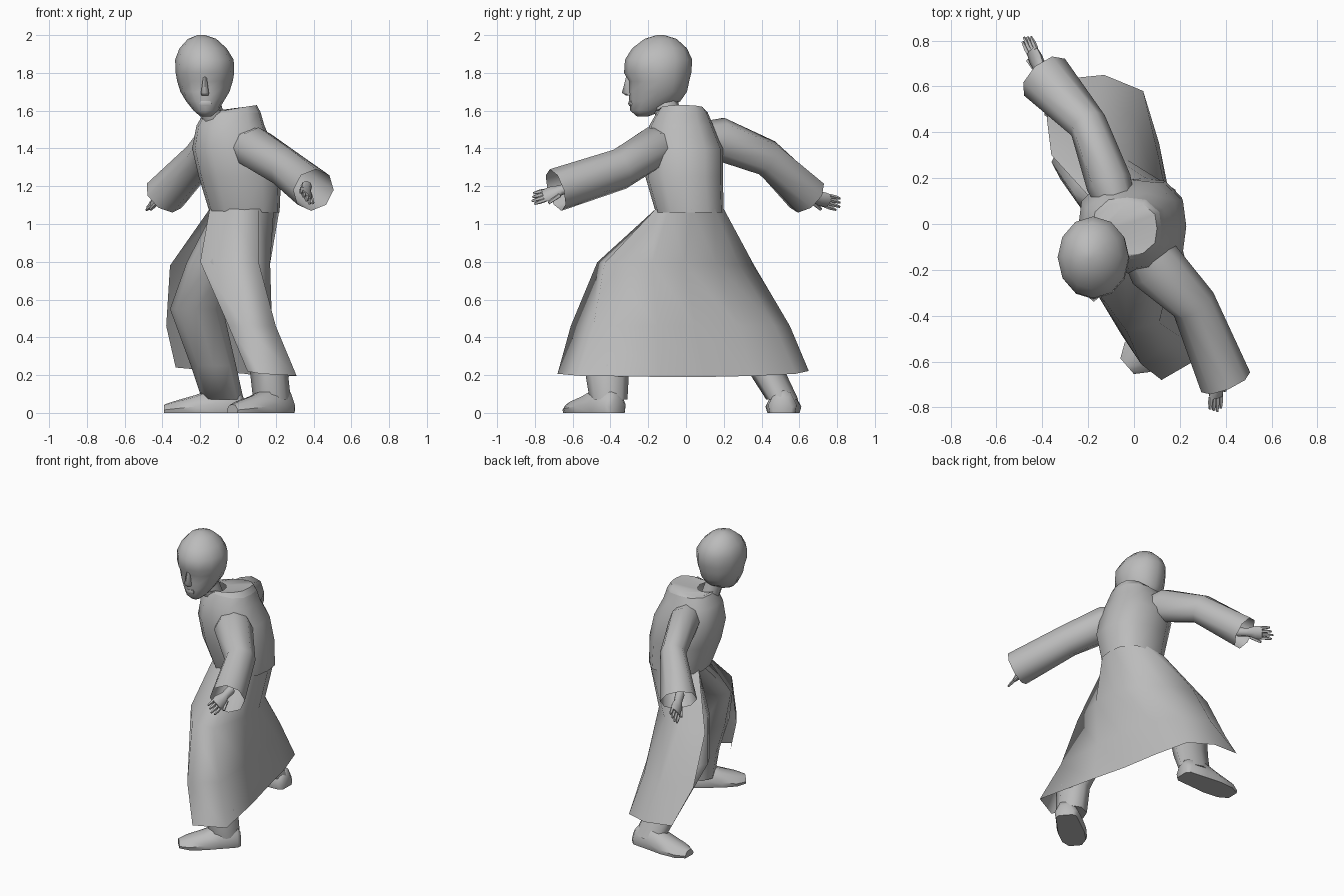
import bpy, bmesh
from math import sin, cos, pi, tau, radians
from mathutils import Vector

cube = bpy.data.objects.get("Cube")
if cube:
    bpy.data.objects.remove(cube)

clay = bpy.data.materials.new("plain_grey")
clay.use_nodes = True
grey = (0.5, 0.5, 0.5, 1)
clay.diffuse_color = grey
clay.node_tree.nodes["Principled BSDF"].inputs["Base Color"].default_value = grey
UP = Vector((0, 0, 1))


def loft(name, rings, closed=True, cap_start=True, cap_end=True, angle=60):
    """Skin a list of point rings into one smooth shaded object."""
    bm = bmesh.new()
    rows = [[bm.verts.new(p) for p in ring] for ring in rings]
    count = len(rows[0])
    for low, high in zip(rows, rows[1:]):
        for i in range(count if closed else count - 1):
            j = (i + 1) % count
            bm.faces.new((low[i], low[j], high[j], high[i]))
    if closed and cap_start:
        bm.faces.new(rows[0][::-1])
    if closed and cap_end:
        bm.faces.new(rows[-1])
    if closed:
        bmesh.ops.recalc_face_normals(bm, faces=bm.faces)
    mesh = bpy.data.meshes.new(name)
    bm.to_mesh(mesh)
    bm.free()
    mesh.materials.append(clay)
    obj = bpy.data.objects.new(name, mesh)
    bpy.context.collection.objects.link(obj)
    bpy.ops.object.select_all(action="DESELECT")
    obj.select_set(True)
    bpy.context.view_layer.objects.active = obj
    bpy.ops.object.shade_smooth_by_angle(angle=radians(angle))
    return obj


def oval(center, u, v, sides, box=0):
    """Ring of points; box pushes the diagonals out towards a rectangle."""
    ring = []
    for i in range(sides):
        a = tau * i / sides
        ring.append(Vector(center) + (u * cos(a) + v * sin(a)) * (1 + box * abs(sin(2 * a))))
    return ring


def level_oval(z, x, y, width, depth, sides=12, box=0):
    return oval((x, y, z), Vector((0, -depth, 0)), Vector((width, 0, 0)), sides, box)


def stack(name, levels, sides=12, box=0, **options):
    """Loft level ovals given as z, x, y, half width, half depth."""
    loft(name, [level_oval(*level, sides, box) for level in levels], **options)


def tube(name, path, sides=8, **options):
    """Loft ovals square to a path of point, half width, half height."""
    points = [Vector(p) for p, width, height in path]
    rings = []
    for i, (p, width, height) in enumerate(path):
        along = points[min(i + 1, len(points) - 1)] - points[max(i - 1, 0)]
        side = along.cross(UP).normalized()
        rise = side.cross(along).normalized()
        rings.append(oval(p, side * width, rise * height, sides))
    loft(name, rings, **options)


# Head, face and neck
stack("head", [
    (1.57, -.17, -.23, .03, .03), (1.6, -.17, -.205, .065, .09),
    (1.65, -.175, -.165, .1, .135), (1.7, -.175, -.15, .13, .155),
    (1.755, -.175, -.143, .147, .16), (1.8, -.175, -.15, .155, .178),
    (1.87, -.178, -.145, .155, .178), (1.93, -.185, -.14, .125, .145),
    (1.98, -.19, -.135, .075, .085), (2, -.195, -.135, .02, .02)])
stack("nose", [(1.68, -.175, -.295, .022, .022), (1.695, -.175, -.305, .024, .034),
               (1.78, -.175, -.305, .01, .012)], sides=6)
stack("lips", [(1.625, -.172, -.285, .03, .016), (1.638, -.172, -.285, .036, .022),
               (1.65, -.172, -.285, .03, .018)], sides=6)
stack("neck", [(1.5, -.12, -.07, .06, .07), (1.6, -.14, -.1, .06, .07),
               (1.68, -.16, -.12, .06, .07)], sides=8, cap_start=False, cap_end=False)

# Robe body, rising to a hood that lies behind the neck
stack("robe_body", [
    (1.06, .035, .02, .185, .18), (1.25, .01, -.01, .218, .205),
    (1.4, -.025, -.01, .218, .205), (1.52, -.04, -.025, .18, .17),
    (1.59, -.03, -.02, .15, .135)], box=.09, cap_start=False, cap_end=False)
hood_rim = level_oval(1.61, -.03, -.02, .13, .115, box=.09)
for p in hood_rim:
    p.z += .15 * (p.x + .03)
loft("hood", [level_oval(1.59, -.03, -.02, .15, .135, box=.09), hood_rim,
              level_oval(1.6, -.12, -.085, .07, .08)], cap_start=False, cap_end=False)

# Open skirt, each row running from the left front edge round the back
skirt_rows = [
    (1.08, 1.08, 0, [(-.15, -.06), (-.04, -.16), (.11, -.16), (.19, -.09), (.22, .03),
                     (.18, .15), (.05, .2), (-.09, .18), (-.15, .07)]),
    (.8, .78, 0, [(-.2, -.24), (-.03, -.47), (.11, -.43), (.17, -.18), (.17, -.01),
                  (.1, .16), (-.03, .28), (-.19, .36), (-.36, .3)]),
    (.46, .46, 0, [(-.05, -.49), (.03, -.61), (.2, -.49), (.18, -.15), (.16, .05),
                   (.11, .28), (0, .47), (-.18, .55), (-.38, .46)]),
    (.22, .24, .04, [(.05, -.57), (.12, -.68), (.31, -.57), (.22, -.14), (.16, .1),
                     (.11, .35), (.04, .58), (-.13, .65), (-.33, .63)])]
skirt = []
for left, right, sag, row in skirt_rows:
    skirt.append([(x, y, left + (right - left) * i / 8 - sag * sin(pi * i / 8))
                  for i, (x, y) in enumerate(row)])
loft("robe_skirt", skirt, closed=False, angle=120)

# Wide sleeves, open at the cuffs
tube("left_sleeve", [
    ((-.04, 0, 1.42), .07, .07), ((.09, -.18, 1.4), .125, .115),
    ((.26, -.35, 1.29), .1, .11), ((.4, -.69, 1.18), .115, .115)],
     cap_start=False, cap_end=False)
tube("right_sleeve", [
    ((-.05, .02, 1.44), .07, .09), ((-.11, .18, 1.45), .1, .115),
    ((-.2, .43, 1.35), .085, .1), ((-.39, .64, 1.15), .12, .11)],
     cap_start=False, cap_end=False)


def hand(side, wrist, tip, roll):
    """Flat rolled palm with four fingers and a thumb."""
    wrist, tip = Vector(wrist), Vector(tip)
    along = tip - wrist
    level = along.cross(UP).normalized()
    rise = level.cross(along).normalized()
    across = level * cos(roll) + rise * sin(roll)
    flat = across.cross(along).normalized()
    loft(side + "_palm", [oval(wrist + along * t, across * w, flat * h, 8) for t, w, h in (
        (-.4, .03, .03), (0, .028, .025), (.35, .045, .024), (.6, .042, .016))])
    for n in range(4):
        spread = across * (n - 1.5) * .022
        base = wrist + along * .55 + spread
        end = tip + spread * 1.1 - along * .06 * abs(n - 1)
        tube(f"{side}_finger_{n}", [(base, .011, .011), (base.lerp(end, .5), .011, .011),
                                    (end, .006, .006)], sides=5)
    root = wrist + along * .1 - across * .03
    tube(side + "_thumb", [(root, .015, .014), (root + along * .4 - across * .03, .009, .009)],
         sides=5)


hand("left", (.36, -.66, 1.18), (.355, -.82, 1.13), radians(50))
hand("right", (-.4, .66, 1.15), (-.475, .82, 1.1), radians(55))

# Trouser legs
stack("left_leg", [(.07, .18, -.41, .1, .1), (.25, .16, -.42, .1, .12),
                   (.5, .05, -.38, .09, .12), (.8, -.06, -.26, .11, .1),
                   (1.07, .02, -.03, .12, .09)], sides=8, cap_end=False)
stack("right_leg", [(.07, -.08, .51, .11, .085), (.25, -.13, .41, .12, .1),
                    (.55, -.22, .27, .14, .11), (.8, -.14, .14, .13, .1),
                    (1.07, 0, .06, .13, .09)], sides=8, cap_end=False)


def shoe(side, heel, toe):
    """Flat soled shoe: a low arched section lofted along the foot."""
    heel, toe = Vector(heel), Vector(toe)
    along = toe - heel
    across = along.normalized().cross(UP)
    arch = ((-.9, 0), (-1, .35), (-.55, .9), (0, 1), (.55, .9), (1, .35), (.9, 0))
    rings = []
    for t, width, height in ((0, .05, .08), (.06, .075, .12), (.35, .085, .14),
                             (.6, .095, .095), (.85, .085, .065), (1, .045, .045)):
        middle = heel + along * t
        rings.append([middle + across * width * a + UP * height * b for a, b in arch])
    loft(side + "_shoe", rings, angle=50)


shoe("left", (.27, -.36, 0), (-.03, -.62, 0))
shoe("right", (.03, .51, 0), (-.39, .52, 0))
